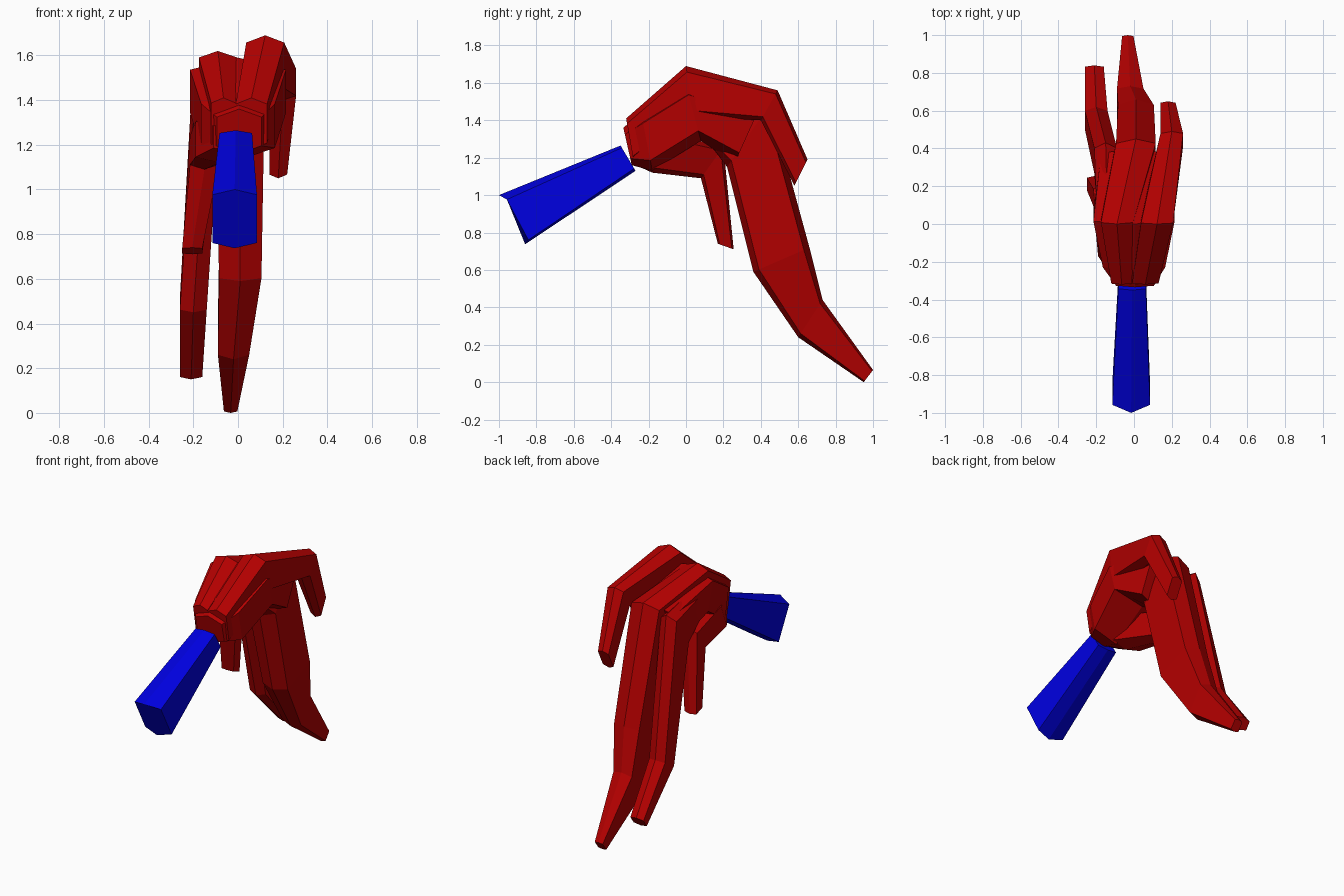
import bpy, bmesh
from mathutils import Vector

if "Cube" in bpy.data.objects:
    bpy.data.objects.remove(bpy.data.objects["Cube"])


def material(name, color):
    m = bpy.data.materials.new(name)
    m.diffuse_color = color
    m.use_nodes = True
    m.node_tree.nodes["Principled BSDF"].inputs["Base Color"].default_value = m.diffuse_color
    return m


RED = material("red", (0.45, 0, 0, 1))
BLUE = material("blue", (0, 0, 0.75, 1))


def limb(name, mat, rings, inset=0.12):
    """Loft six-sided rings: (x centre, half width, top y, top z, bottom y, bottom z)."""
    bm = bmesh.new()
    loops = []
    for x, w, ty, tz, by, bz in rings:
        t, b = Vector((x, ty, tz)), Vector((x, by, bz))
        side = Vector((w, 0, 0))
        ts, bs = t.lerp(b, inset), b.lerp(t, inset)
        loops.append([bm.verts.new(p) for p in
                      (t, ts + side, bs + side, b, bs - side, ts - side)])
    for a, c in zip(loops, loops[1:]):
        for i in range(6):
            j = (i + 1) % 6
            bm.faces.new((a[i], a[j], c[j], c[i]))
    bm.faces.new(loops[0])
    bm.faces.new(loops[-1][::-1])
    bmesh.ops.recalc_face_normals(bm, faces=bm.faces)
    me = bpy.data.meshes.new(name)
    bm.to_mesh(me)
    bm.free()
    me.materials.append(mat)
    ob = bpy.data.objects.new(name, me)
    bpy.context.collection.objects.link(ob)
    return ob


# Forearm stub; the outer end has a shallow ridge
arm = limb("forearm", BLUE, [(-.015, .1, -1.0, 1.0, -.86, .737),
                             (-.01, .073, -.35, 1.265, -.27, 1.13)], .09)
for i in (1, 2, 4, 5):
    arm.data.vertices[i].co.y += 0.03

# Palm block, tapering to the wrist
limb("palm", RED, [(.005, .10, -.335, 1.36, -.29, 1.16),
                   (0, .165, -.24, 1.44, -.18, 1.13),
                   (0, .215, 0, 1.59, .08, 1.29),
                   (0, .175, .40, 1.48, .26, 1.17)], .18)

# Fingers, each running from the wrist over its knuckle
limb("little_finger", RED, [(.06, .07, -.32, 1.41, -.28, 1.18),
                            (.122, .085, 0, 1.69, .04, 1.42),
                            (.2, .06, .49, 1.56, .40, 1.40),
                            (.18, .04, .65, 1.19, .58, 1.05)])
limb("middle_finger", RED, [(-.065, .055, -.32, 1.41, -.28, 1.18),
                            (-.09, .085, 0, 1.62, .08, 1.33),
                            (.01, .105, .45, 1.49, .22, 1.15),
                            (.01, .095, .66, .72, .36, .59),
                            (-.02, .07, .73, .44, .60, .24),
                            (-.033, .03, 1.0, .065, .95, 0)], .1)
limb("index_finger", RED, [(-.14, .055, 0, 1.53, .08, 1.32),
                           (-.15, .06, .43, 1.44, .24, 1.17),
                           (-.20, .06, .62, .53, .48, .45),
                           (-.21, .05, .84, .22, .79, .15)], .15)

# Thumb hanging under the palm
limb("thumb", RED, [(-.02, .09, -.31, 1.30, -.29, 1.17),
                    (-.08, .11, -.10, 1.33, -.18, 1.12),
                    (-.15, .065, .20, 1.26, .08, 1.09),
                    (-.205, .045, .255, .71, .17, .74)])
